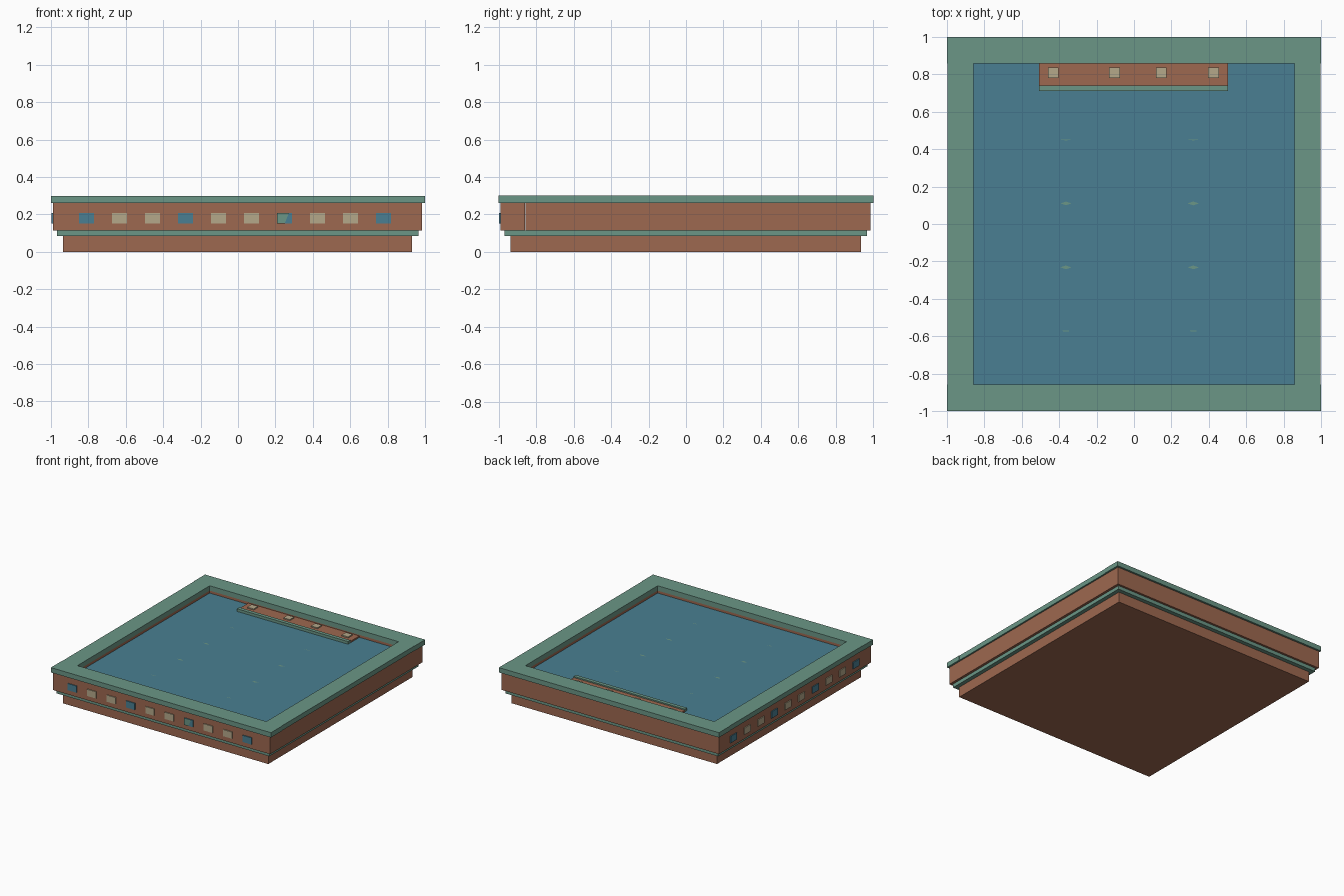
import bpy

cube = bpy.data.objects.get("Cube")
if cube:
    bpy.data.objects.remove(cube, do_unlink=True)


def material(name, rgb):
    m = bpy.data.materials.new(name)
    m.use_nodes = True
    m.diffuse_color = (*rgb, 1)
    m.node_tree.nodes["Principled BSDF"].inputs["Base Color"].default_value = (*rgb, 1)
    return m


GREEN = material("sage green stone", (0.147, 0.305, 0.238))
BROWN = material("terracotta", (0.337, 0.138, 0.080))
BLUE = material("water blue", (0.067, 0.212, 0.287))
TAN = material("sand tile", (0.462, 0.392, 0.254))


def mesh_object(name, verts, faces, mat):
    me = bpy.data.meshes.new(name)
    me.from_pydata(verts, [], faces)
    me.materials.append(mat)
    ob = bpy.data.objects.new(name, me)
    bpy.context.scene.collection.objects.link(ob)
    return ob


def box(name, xs, ys, zs, mat):
    verts = [(x, y, z) for x in xs for y in ys for z in zs]
    faces = [(0, 1, 3, 2), (4, 6, 7, 5), (0, 4, 5, 1),
             (2, 3, 7, 6), (0, 2, 6, 4), (1, 5, 7, 3)]
    return mesh_object(name, verts, faces, mat)


def frame(name, outer, inner, zs, mat, shift=0.0, side_inset=0.0):
    """Square ring: full-length front and back strips, side strips between."""
    o, i, c = outer, inner, shift
    for label, s in (("front", -1), ("back", 1)):
        span = sorted((s * i + c * (s * c > 0), s * o + c))
        box(f"{name}_{label}", (c - o, c + o), span, zs, mat)
    for label, s in (("right", -1), ("left", 1)):
        span = sorted((s * i, s * (o - side_inset) + c))
        box(f"{name}_{label}", span, (-i, i), zs, mat)


# Stepped plinth and hollow basin wall
OFF = -0.0025
box("plinth", (-0.935, 0.931), (-0.937, 0.933), (0, 0.085), BROWN)
box("lower_trim", (-0.969, 0.964), (-0.970, 0.967), (0.085, 0.115), GREEN)
frame("basin_wall", 0.987, 0.858, (0.115, 0.26), BROWN, OFF)
frame("coping", 1.0, 0.858, (0.26, 0.30), GREEN, 0, 0.003)
box("water", (-0.858, 0.858), (-0.858, 0.858), (0.115, 0.24), BLUE)

# Ledge along the back of the pool, with a raised lip and tiles
box("ledge", (-0.507, 0.502), (0.74, 0.858), (0.20, 0.252), BROWN)
box("ledge_lip", (-0.507, 0.502), (0.71, 0.74), (0.235, 0.262), GREEN)
for x in (-0.432, -0.105, 0.146, 0.425):
    box("ledge_tile", (x - 0.029, x + 0.029), (0.78, 0.837), (0.252, 0.261), TAN)

# Tile bands on the front and right sides
HALF, LOW, HIGH = 0.04, 0.153, 0.208
for n in range(10):
    p = -0.81 + 0.1765 * n
    mat = BLUE if n % 3 == 0 else TAN
    span = (p - HALF, p + HALF)
    box("front_tile", span, (-0.997, -0.985), (LOW, HIGH), mat)
    box("right_tile", (-0.997, -0.985), (-span[1] - 0.01, -span[0] - 0.01), (LOW, HIGH), mat)

# Green cut corner over one front tile
mesh_object("front_tile_inlay",
            [(x, -0.999, z) for x, z in
             ((0.209, LOW), (0.25, LOW), (0.272, HIGH), (0.209, HIGH))],
            [(0, 1, 2, 3)], GREEN)

# Slivers of submerged fittings that just break the water
for x in (-0.364, 0.317):
    for y, h in ((0.45, 0.003), (0.11, 0.010), (-0.232, 0.010), (-0.572, 0.003)):
        mesh_object("water_fitting",
                    [(x - 0.03, y, 0.242), (x, y - h, 0.242),
                     (x + 0.03, y, 0.242), (x, y + h, 0.242)],
                    [(0, 1, 2, 3)], GREEN)
